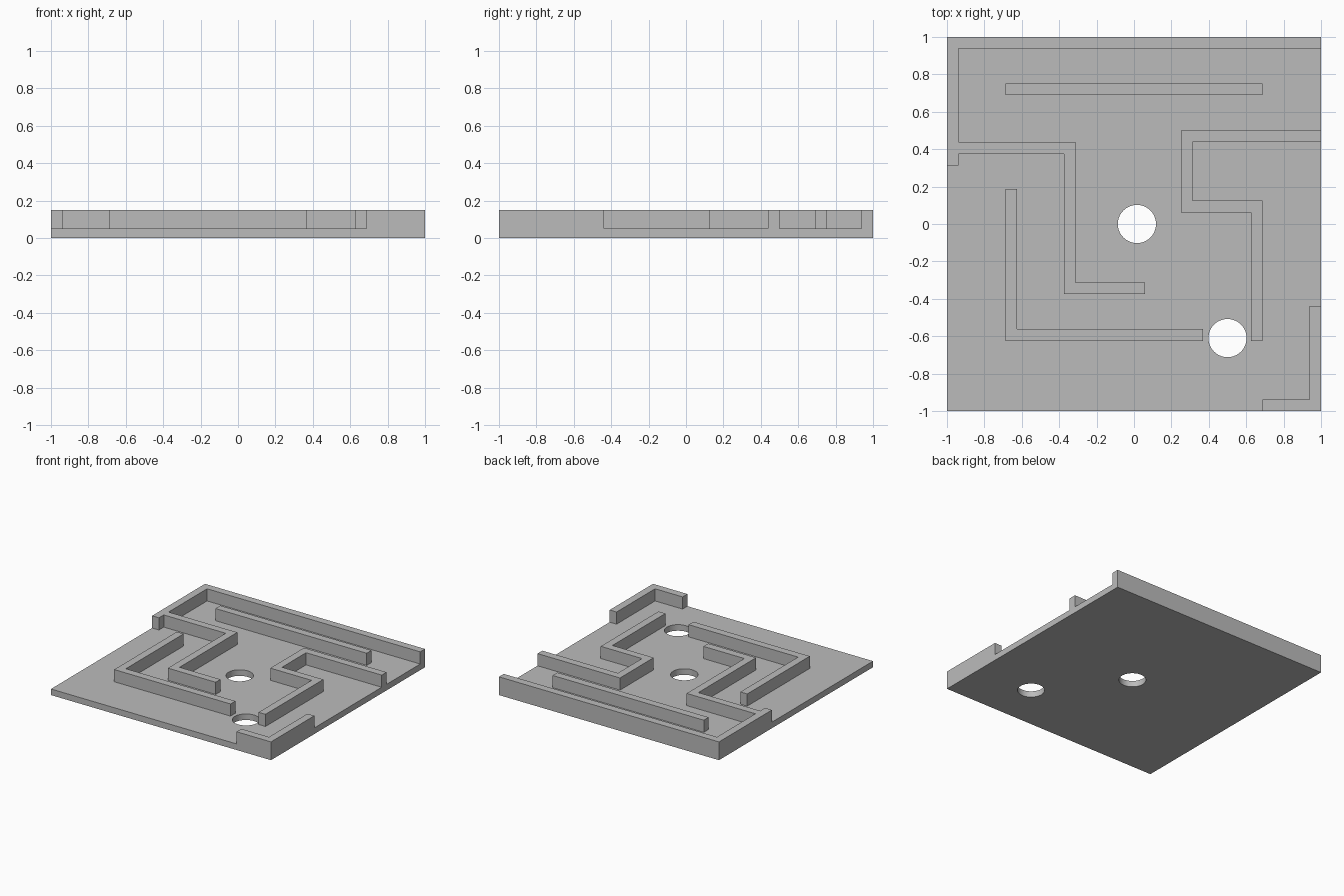
import bpy, bmesh, math
from mathutils import Vector

if "Cube" in bpy.data.objects:
    bpy.data.objects.remove(bpy.data.objects["Cube"])

BASE_TOP, WALL_TOP, T = 0.05, 0.15, 0.03125   # T = half wall thickness

grey = bpy.data.materials.new("plain grey")
grey.diffuse_color = (0.5, 0.5, 0.5, 1)
grey.use_nodes = True
grey.node_tree.nodes["Principled BSDF"].inputs["Base Color"].default_value = grey.diffuse_color


def new_object(name, bm):
    bmesh.ops.recalc_face_normals(bm, faces=bm.faces)
    me = bpy.data.meshes.new(name)
    bm.to_mesh(me)
    bm.free()
    me.materials.append(grey)
    ob = bpy.data.objects.new(name, me)
    bpy.context.collection.objects.link(ob)
    return ob


def prism(name, outline, z0, z1):
    bm = bmesh.new()
    face = bm.faces.new([bm.verts.new((x, y, z0)) for x, y in outline])
    ext = bmesh.ops.extrude_face_region(bm, geom=[face])
    verts = [g for g in ext["geom"] if isinstance(g, bmesh.types.BMVert)]
    bmesh.ops.translate(bm, verts=verts, vec=(0, 0, z1 - z0))
    return new_object(name, bm)


def wall(name, path):
    """Mitred wall of constant thickness along a right-angled centre line."""
    pts = [Vector(p) for p in path]
    dirs = [(b - a).normalized() for a, b in zip(pts, pts[1:])]
    norms = [Vector((-d.y, d.x)) for d in dirs]
    offs = [norms[0]] + [a + b for a, b in zip(norms, norms[1:])] + [norms[-1]]
    left = [p + o * T for p, o in zip(pts, offs)]
    right = [p - o * T for p, o in zip(pts, offs)]
    return prism(name, left + right[::-1], 0.02, WALL_TOP)


def circle(cx, cy, r, n=64):
    return [(cx + r * math.cos(2 * math.pi * i / n),
             cy + r * math.sin(2 * math.pi * i / n)) for i in range(n)]


# Base plate
base = prism("maze_board", [(-1, -1), (1, -1), (1, 1), (-1, 1)], 0, BASE_TOP)

# Maze walls (centre lines)
E = 1 - T
walls = [
    wall("border_wall", [(1, E), (-E, E), (-E, 0.3125)]),
    wall("left_zigzag_wall", [(-0.96, 0.40625), (-0.34375, 0.40625),
                              (-0.34375, -0.34375), (0.06, -0.34375)]),
    wall("straight_wall", [(-0.6875, 0.72), (0.6875, 0.72)]),
    wall("right_zigzag_wall", [(1, 0.46875), (0.28125, 0.46875), (0.28125, 0.09375),
                               (0.65625, 0.09375), (0.65625, -0.625)]),
    wall("lower_left_wall", [(-0.65625, 0.1875), (-0.65625, -0.59375), (0.37, -0.59375)]),
    wall("corner_wall", [(E, -0.4375), (E, -E), (0.6875, -E)]),
]

# Round holes through the board
holes = [prism("hole_cutter", circle(x, y, 0.102), -0.1, 0.3)
         for x, y in [(0.0156, 0), (0.50, -0.61)]]

# Fuse the walls, then cut the holes
for helper, op in [(w, 'UNION') for w in walls] + [(h, 'DIFFERENCE') for h in holes]:
    helper.hide_render = True
    mod = base.modifiers.new(helper.name, 'BOOLEAN')
    mod.object, mod.operation, mod.solver = helper, op, 'EXACT'
dg = bpy.context.evaluated_depsgraph_get()
bm = bmesh.new()
bm.from_mesh(bpy.data.meshes.new_from_object(base.evaluated_get(dg)))
for ob in [base] + walls + holes:
    bpy.data.objects.remove(ob)

# Merge flush faces into one clean solid
bmesh.ops.remove_doubles(bm, verts=bm.verts, dist=1e-5)
bmesh.ops.dissolve_limit(bm, angle_limit=math.radians(1), verts=bm.verts, edges=bm.edges)
for f in bm.faces:
    f.material_index = 0
board = new_object("maze_board", bm)

bpy.context.view_layer.objects.active = board
board.select_set(True)
bpy.ops.object.shade_smooth_by_angle(angle=math.radians(30))
